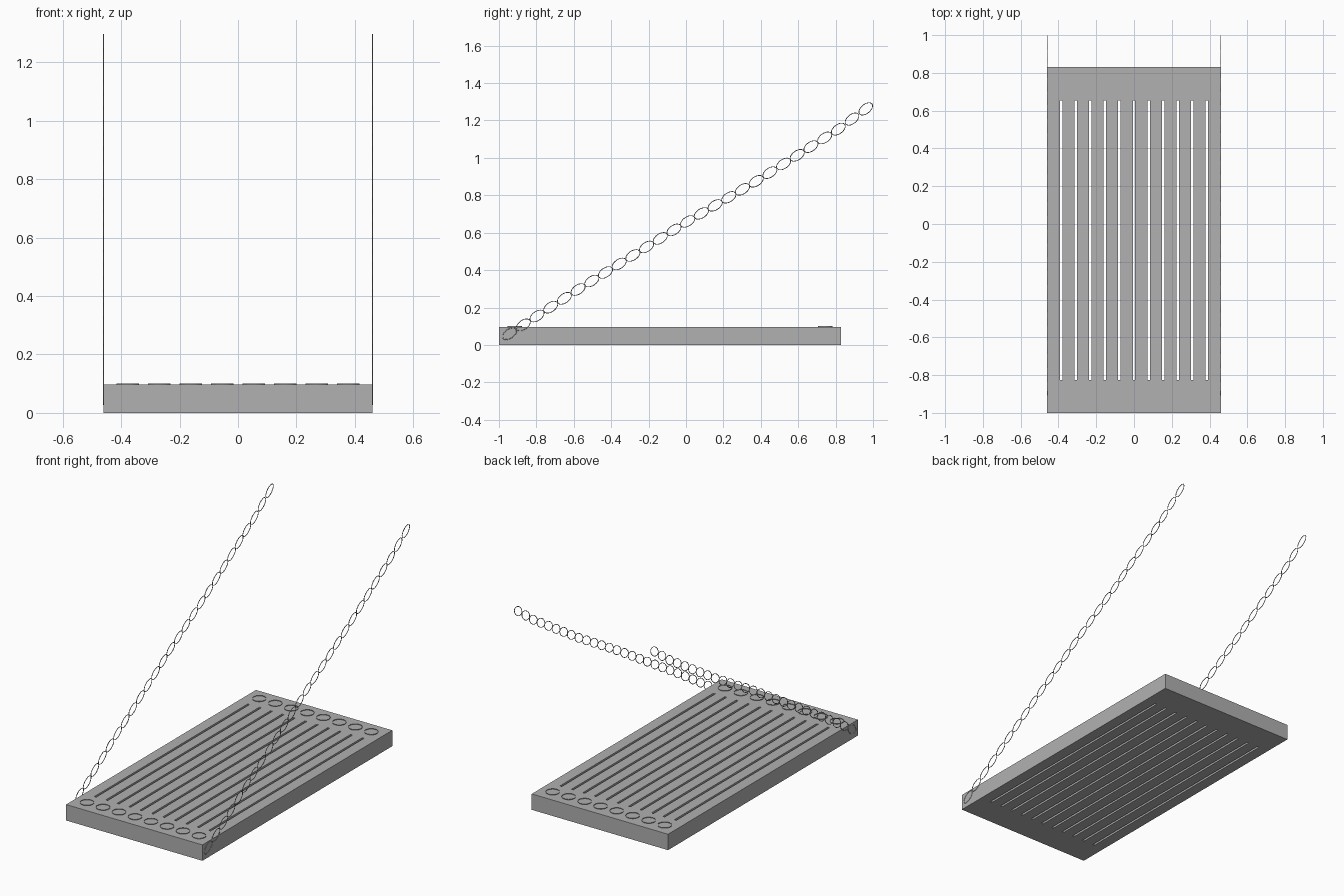
import bpy, bmesh, math
from mathutils import Vector, Matrix

if "Cube" in bpy.data.objects:
    bpy.data.objects.remove(bpy.data.objects["Cube"])

DECK_X, DECK_Y0, DECK_Y1, DECK_Z = 0.46, -1.0, 0.83, 0.097
MID_Y = (DECK_Y0 + DECK_Y1) / 2

# Dark grey iron shared by every part
iron = bpy.data.materials.new("dark_iron")
iron.diffuse_color = (0.44, 0.44, 0.44, 1)
iron.use_nodes = True
iron.node_tree.nodes["Principled BSDF"].inputs["Base Color"].default_value = iron.diffuse_color


def finish(bm, name, recalc=True):
    if recalc:
        bmesh.ops.recalc_face_normals(bm, faces=bm.faces)
    mesh = bpy.data.meshes.new(name)
    bm.to_mesh(mesh)
    bm.free()
    mesh.materials.append(iron)
    obj = bpy.data.objects.new(name, mesh)
    bpy.context.collection.objects.link(obj)
    return obj


# Deck: a flat grid with the slot cells left out, extruded upward
slots, pitch, half = 11, 0.0772, 0.0065
xs = [-DECK_X]
for i in range(slots):
    c = (i - (slots - 1) / 2) * pitch
    xs += [c - half, c + half]
xs.append(DECK_X)
ys = [DECK_Y0, MID_Y - 0.74, MID_Y + 0.74, DECK_Y1]

bm = bmesh.new()
grid = [[bm.verts.new((x, y, 0)) for y in ys] for x in xs]
for i in range(len(xs) - 1):
    for j in range(len(ys) - 1):
        if j == 1 and i % 2 == 1:
            continue  # open slot
        bm.faces.new((grid[i][j], grid[i + 1][j],
                      grid[i + 1][j + 1], grid[i][j + 1]))
ext = bmesh.ops.extrude_face_region(bm, geom=bm.faces[:], use_keep_orig=True)
top = [g for g in ext["geom"] if isinstance(g, bmesh.types.BMVert)]
bmesh.ops.translate(bm, verts=top, vec=(0, 0, DECK_Z))
finish(bm, "bridge_deck")

# Rivet rims: a row of eight low open rings at each end
bm = bmesh.new()
for side in (-1, 1):
    for i in range(8):
        pos = Vector(((i - 3.5) * 0.108, MID_Y + side * 0.83, DECK_Z - 0.003))
        bmesh.ops.create_cone(bm, cap_ends=False, segments=32, radius1=0.0385,
                              radius2=0.0385, depth=0.013,
                              matrix=Matrix.Translation(pos))
finish(bm, "rivet_rims")

# Chain path (y, z) from the deck's front corner up to the wall
PATH = [(-0.943, 0.06), (-0.59, 0.288), (0.0, 0.655), (0.377, 0.876),
        (0.60, 1.017), (0.82, 1.157), (0.961, 1.262)]


def path_z(y):
    for (y0, z0), (y1, z1) in zip(PATH, PATH[1:]):
        if y <= y1 or y1 == PATH[-1][0]:
            return z0 + (z1 - z0) * (y - y0) / (y1 - y0)


def add_link(bm, centre, angle, a=0.0425, b=0.0245, r=0.002, n=28, m=6):
    """Thin oval ring lying in the YZ plane."""
    rot = Matrix.Rotation(angle, 3, 'X')
    rings = []
    for i in range(n):
        t = 2 * math.pi * i / n
        p = Vector((0, a * math.cos(t), b * math.sin(t)))
        out = Vector((0, b * math.cos(t), a * math.sin(t))).normalized()
        ring = []
        for k in range(m):
            s = 2 * math.pi * k / m
            q = p + out * r * math.cos(s) + Vector((r * math.sin(s), 0, 0))
            ring.append(bm.verts.new(centre + rot @ q))
        rings.append(ring)
    for i in range(n):
        r0, r1 = rings[i], rings[(i + 1) % n]
        for k in range(m):
            f = bm.faces.new((r0[k], r0[(k + 1) % m], r1[(k + 1) % m], r1[k]))
            f.smooth = True


# One chain on each side of the deck
LINKS = 27
for name, x in (("left_chain", -0.46), ("right_chain", 0.46)):
    bm = bmesh.new()
    step = (PATH[-1][0] - PATH[0][0]) / (LINKS - 1)
    for i in range(LINKS):
        y = PATH[0][0] + i * step
        slope = (path_z(y + step / 2) - path_z(y - step / 2)) / step
        add_link(bm, Vector((x, y, path_z(y))), math.atan(slope) + 0.04)
    finish(bm, name)
